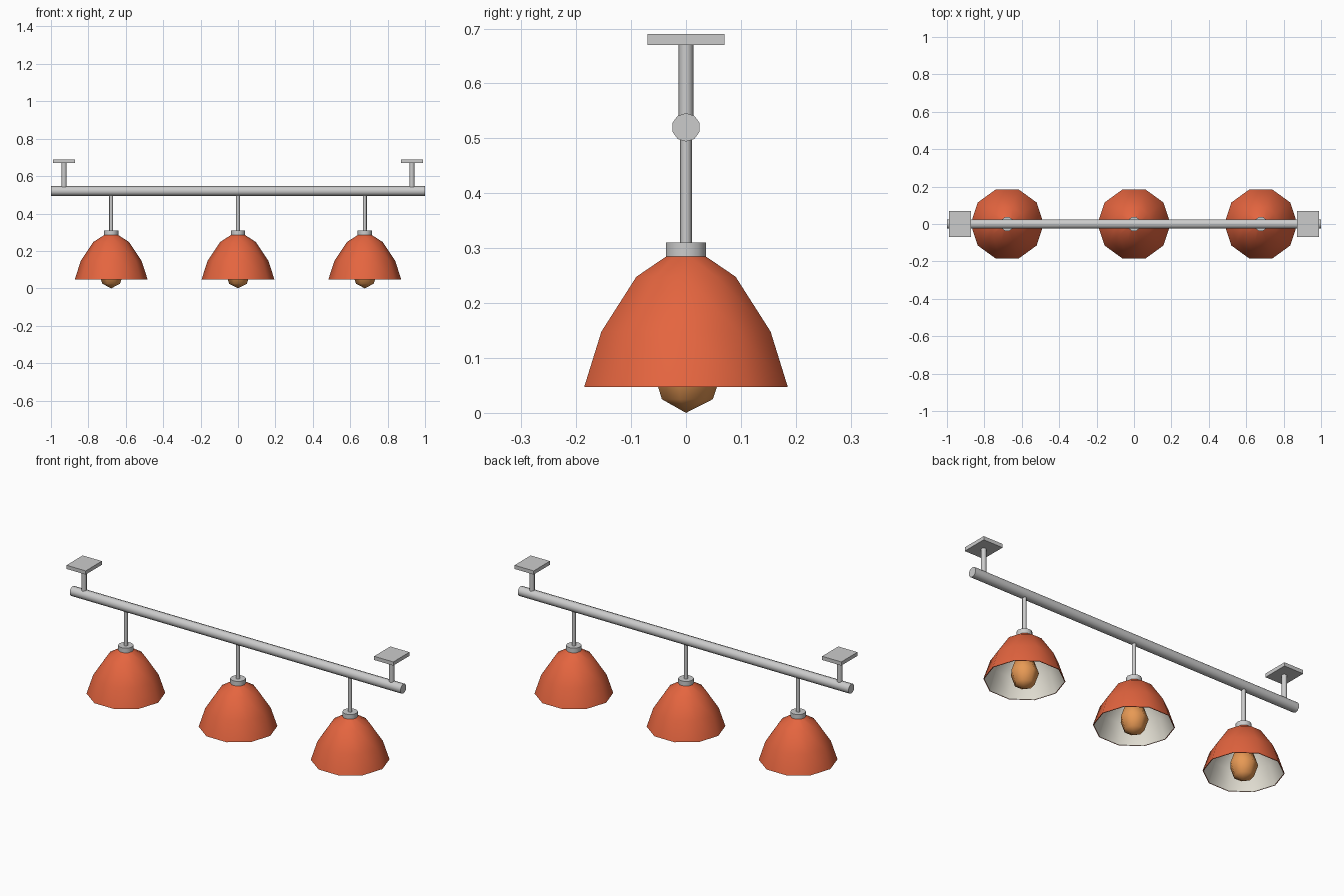
import bpy, bmesh, math
from mathutils import Matrix

if "Cube" in bpy.data.objects:
    bpy.data.objects.remove(bpy.data.objects["Cube"])


def material(name, rgb):
    m = bpy.data.materials.new(name)
    m.diffuse_color = (*rgb, 1)
    m.use_nodes = True
    m.node_tree.nodes["Principled BSDF"].inputs["Base Color"].default_value = m.diffuse_color
    return m


RED = material("red_enamel", (0.78, 0.13, 0.05))
CREAM = material("cream_lining", (0.80, 0.77, 0.68))
AMBER = material("amber_glass", (0.80, 0.32, 0.09))


def finish(name, bm, mats=(), angle=55):
    bmesh.ops.recalc_face_normals(bm, faces=bm.faces[:])
    me = bpy.data.meshes.new(name)
    bm.to_mesh(me)
    bm.free()
    for m in mats:
        me.materials.append(m)
    ob = bpy.data.objects.new(name, me)
    bpy.context.collection.objects.link(ob)
    if angle:
        bpy.ops.object.select_all(action='DESELECT')
        ob.select_set(True)
        bpy.context.view_layer.objects.active = ob
        bpy.ops.object.shade_smooth_by_angle(angle=math.radians(angle))
    return ob


def lathe(name, profile, sides, x=0, start=0, closed=False, mats=(), slots=None, angle=55):
    """Revolve (radius, z) points about a vertical axis at x."""
    bm = bmesh.new()
    rings = []
    for r, z in profile:
        if r == 0:
            rings.append([bm.verts.new((x, 0, z))] * sides)
        else:
            rings.append([bm.verts.new((x + r * math.cos(start + math.tau * i / sides),
                                        r * math.sin(start + math.tau * i / sides), z))
                          for i in range(sides)])
    count = len(rings) if closed else len(rings) - 1
    for k in range(count):
        a, b = rings[k], rings[(k + 1) % len(rings)]
        for i in range(sides):
            j = (i + 1) % sides
            f = bm.faces.new(list(dict.fromkeys((a[i], a[j], b[j], b[i]))))
            f.material_index = slots[k] if slots else 0
    return finish(name, bm, mats, angle)


def rod(name, r, z0, z1, sides, x):
    return lathe(name, [(0, z0), (r, z0), (r, z1), (0, z1)], sides, x)


# Horizontal bar
bm = bmesh.new()
bmesh.ops.create_cone(bm, cap_ends=True, segments=10, radius1=0.026, radius2=0.026, depth=2)
bmesh.ops.rotate(bm, verts=bm.verts[:], matrix=Matrix.Rotation(math.pi / 2, 3, 'Y'))
bmesh.ops.rotate(bm, verts=bm.verts[:], matrix=Matrix.Rotation(math.pi / 2, 3, 'X'))
bmesh.ops.translate(bm, verts=bm.verts[:], vec=(0, 0, 0.52))
finish("bar", bm)

# Ceiling mounts
for side, x in (("left", -0.93), ("right", 0.93)):
    rod(f"{side}_mount_post", 0.0135, 0.525, 0.672, 8, x)
    bm = bmesh.new()
    bmesh.ops.create_cube(bm, size=1)
    bmesh.ops.scale(bm, verts=bm.verts[:], vec=(0.116, 0.14, 0.02))
    bmesh.ops.translate(bm, verts=bm.verts[:], vec=(x, 0, 0.68))
    finish(f"{side}_ceiling_plate", bm, angle=0)

# Pendant lamps
OUTER = [(0.030, 0.290), (0.095, 0.248), (0.162, 0.148), (0.195, 0.047)]
INNER = [(0.191, 0.047), (0.158, 0.146), (0.092, 0.244), (0.028, 0.285)]
BULB = [(0.069 * math.sin(math.pi * k / 4), 0.085 - 0.085 * math.cos(math.pi * k / 4))
        for k in (1, 2, 3)]
for side, x in (("left", -0.678), ("middle", 0), ("right", 0.678)):
    rod(f"{side}_drop_rod", 0.0105, 0.30, 0.51, 8, x)
    rod(f"{side}_collar", 0.0385, 0.282, 0.31, 10, x)
    lathe(f"{side}_shade", OUTER + INNER, 10, x, closed=True, mats=(RED, CREAM),
          slots=[0, 0, 0, 0, 1, 1, 1, 0], angle=45)
    rod(f"{side}_socket", 0.028, 0.155, 0.285, 10, x)
    lathe(f"{side}_bulb", [(0, 0)] + BULB + [(0, 0.17)], 7, x,
          start=math.pi / 2, mats=(AMBER,), angle=80)
